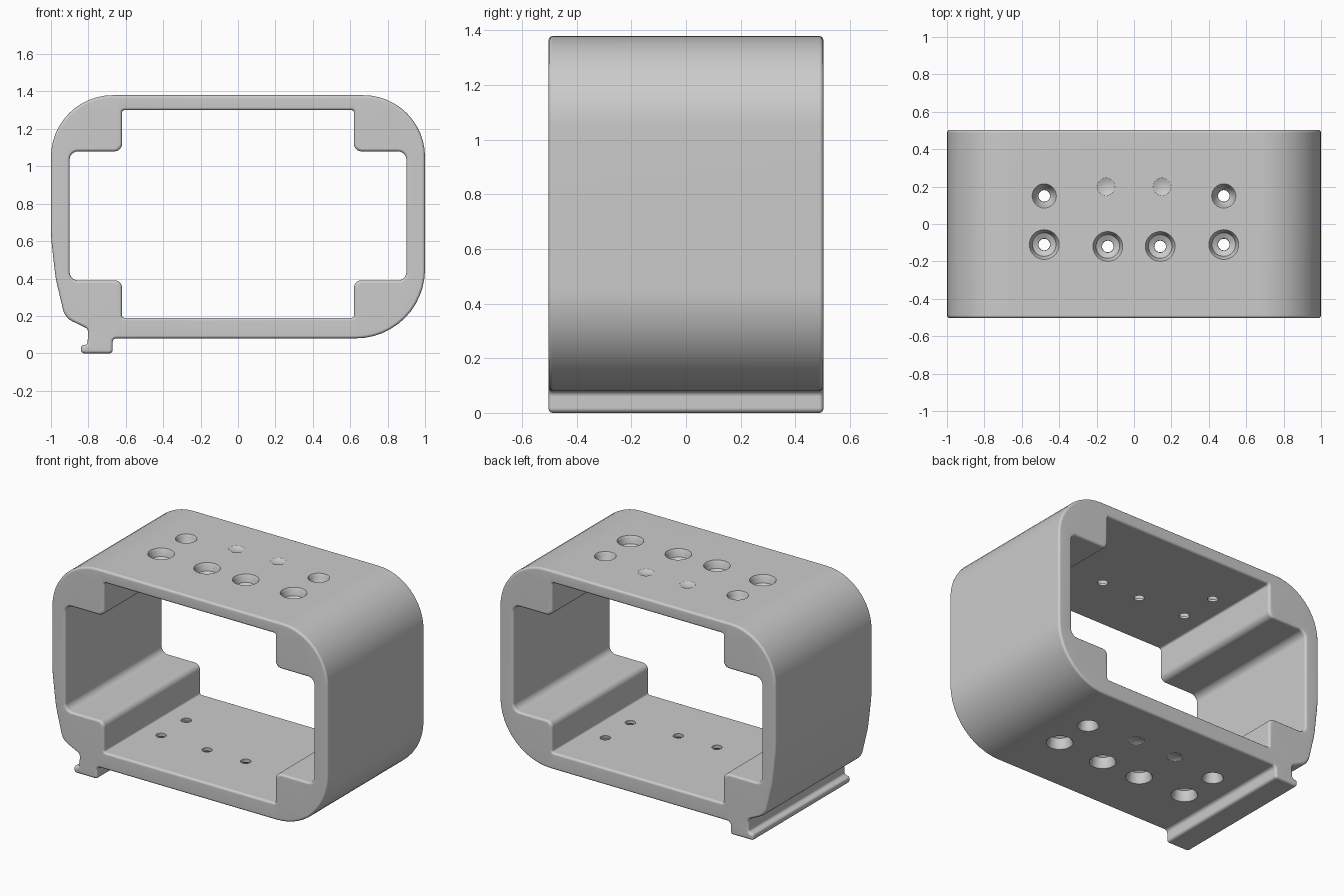
import bpy, bmesh, math
from mathutils import Vector

if "Cube" in bpy.data.objects:
    bpy.data.objects.remove(bpy.data.objects["Cube"])

HALF_DEPTH = 0.503


def fillet(corners):
    """Round every (x, z, radius) corner of a closed outline."""
    pts, n = [], len(corners)
    for i, (x, z, r) in enumerate(corners):
        p = Vector((x, z))
        a = Vector(corners[i - 1][:2]) - p
        b = Vector(corners[(i + 1) % n][:2]) - p
        half = a.angle(b) / 2
        t = min(r / math.tan(half), 0.47 * min(a.length, b.length))
        a.normalize()
        b.normalize()
        centre = p + (a + b).normalized() * t / math.cos(half)
        start, end = p + a * t - centre, p + b * t - centre
        turn = math.pi - 2 * half
        steps = max(2, int(turn / 0.13))
        for k in range(steps + 1):
            f = k / steps
            v = (start * math.sin((1 - f) * turn) + end * math.sin(f * turn)) / math.sin(turn)
            pts.append(centre + v)
    return pts


def inset(pts, d):
    """Move an outline into the material, which lies on its left."""
    out = []
    for i, p in enumerate(pts):
        d1 = (p - pts[i - 1]).normalized()
        d2 = (pts[(i + 1) % len(pts)] - p).normalized()
        n1, n2 = Vector((-d1.y, d1.x)), Vector((-d2.y, d2.x))
        out.append(p + (n1 + n2) * (d / (1 + n1.dot(n2))))
    return out


def make_object(name, bm):
    bmesh.ops.recalc_face_normals(bm, faces=bm.faces[:])
    mesh = bpy.data.meshes.new(name)
    bm.to_mesh(mesh)
    bm.free()
    obj = bpy.data.objects.new(name, mesh)
    bpy.context.collection.objects.link(obj)
    return obj


# Outer outline, counter-clockwise, with the hooked foot at lower left
outer = fillet([
    (-0.67, 0.08, 0.02), (1, 0.08, 0.37), (1, 1.38, 0.33), (-1, 1.38, 0.33),
    (-1, 0.62, 0.8), (-0.975, 0.40, 0.6), (-0.925, 0.19, 0.09), (-0.80, 0.13, 0.03),
    (-0.805, 0.045, 0.02), (-0.84, 0.045, 0.016), (-0.84, 0.0, 0.018), (-0.67, 0.0, 0.018),
])

# Inner opening, clockwise, stepped around the four corner blocks
quarter = [(0.62, 1.30, 0.012), (0.62, 1.08, 0.04), (0.90, 1.08, 0.045)]
lower = [(0.90, 0.39, 0.045), (0.62, 0.39, 0.04), (0.62, 0.19, 0.012)]
right = quarter + lower
inner = fillet(right + [(-x, z, r) for x, z, r in reversed(right)])

# Extruded frame with rounded front and back rims
bm = bmesh.new()
rim = 0.015
half_levels = [(-HALF_DEPTH + rim * (1 - math.cos(a)), rim * (1 - math.sin(a)))
               for a in (0, math.pi / 6, math.pi / 3, math.pi / 2)]
levels = half_levels + [(-y, d) for y, d in reversed(half_levels)]
caps = ([], [])
for outline in (outer, inner):
    rings = [[bm.verts.new((p.x, y, p.y)) for p in inset(outline, d)] for y, d in levels]
    n = len(outline)
    for lo, hi in zip(rings, rings[1:]):
        for i in range(n):
            j = (i + 1) % n
            bm.faces.new((lo[i], lo[j], hi[j], hi[i]))
    for cap, ring in zip(caps, (rings[0], rings[-1])):
        cap += [bm.edges.get((ring[i], ring[(i + 1) % n])) for i in range(n)]
for cap in caps:
    bmesh.ops.triangle_fill(bm, edges=cap, use_beauty=True)
frame = make_object("stepped_frame", bm)


def add_cutter(bm, x, y, z, up, profile, seg=28):
    """Revolved cutter; profile is (radius, depth below the outer surface)."""
    rings = [[bm.verts.new((x + r * math.cos(2 * math.pi * k / seg),
                            y + r * math.sin(2 * math.pi * k / seg), z - up * d))
              for k in range(seg)] for r, d in profile]
    for lo, hi in zip(rings, rings[1:]):
        for k in range(seg):
            m = (k + 1) % seg
            bm.faces.new((lo[k], lo[m], hi[m], hi[k]))
    bm.faces.new(rings[0])
    bm.faces.new(rings[-1])


# Tapered holes and shallow dimples through the top and bottom walls
bm = bmesh.new()
for z, up, wall in ((1.38, 1, 0.08), (0.08, -1, 0.11)):
    def hole(r):
        return [(r + 0.01, -0.02), (r + 0.006, -0.002), (r - 0.004, 0.015), (r - 0.012, wall * 0.6),
                (0.032, wall * 0.8), (0.03, wall + 0.02)]
    dimple = [(0.06, -0.01), (0.045, 0.002), (0.028, 0.008), (0.01, 0.011)]
    for s in (-1, 1):
        add_cutter(bm, s * 0.48, -0.11, z, up, hole(0.075))
        add_cutter(bm, s * 0.14, -0.12, z, up, hole(0.075))
        add_cutter(bm, s * 0.48, 0.15, z, up, hole(0.06))
        add_cutter(bm, s * 0.15, 0.20, z, up, dimple)
cutter = make_object("hole_cutter", bm)
cutter.hide_render = True

# Cut the holes, then shade smoothly
bpy.context.view_layer.objects.active = frame
frame.select_set(True)
cut = frame.modifiers.new("holes", 'BOOLEAN')
cut.operation = 'DIFFERENCE'
cut.solver = 'EXACT'
cut.object = cutter
bpy.ops.object.modifier_apply(modifier=cut.name)
bpy.data.objects.remove(cutter)
bpy.ops.object.shade_smooth_by_angle(angle=math.radians(35))
normals = frame.modifiers.new("even_normals", 'WEIGHTED_NORMAL')
normals.keep_sharp = True
